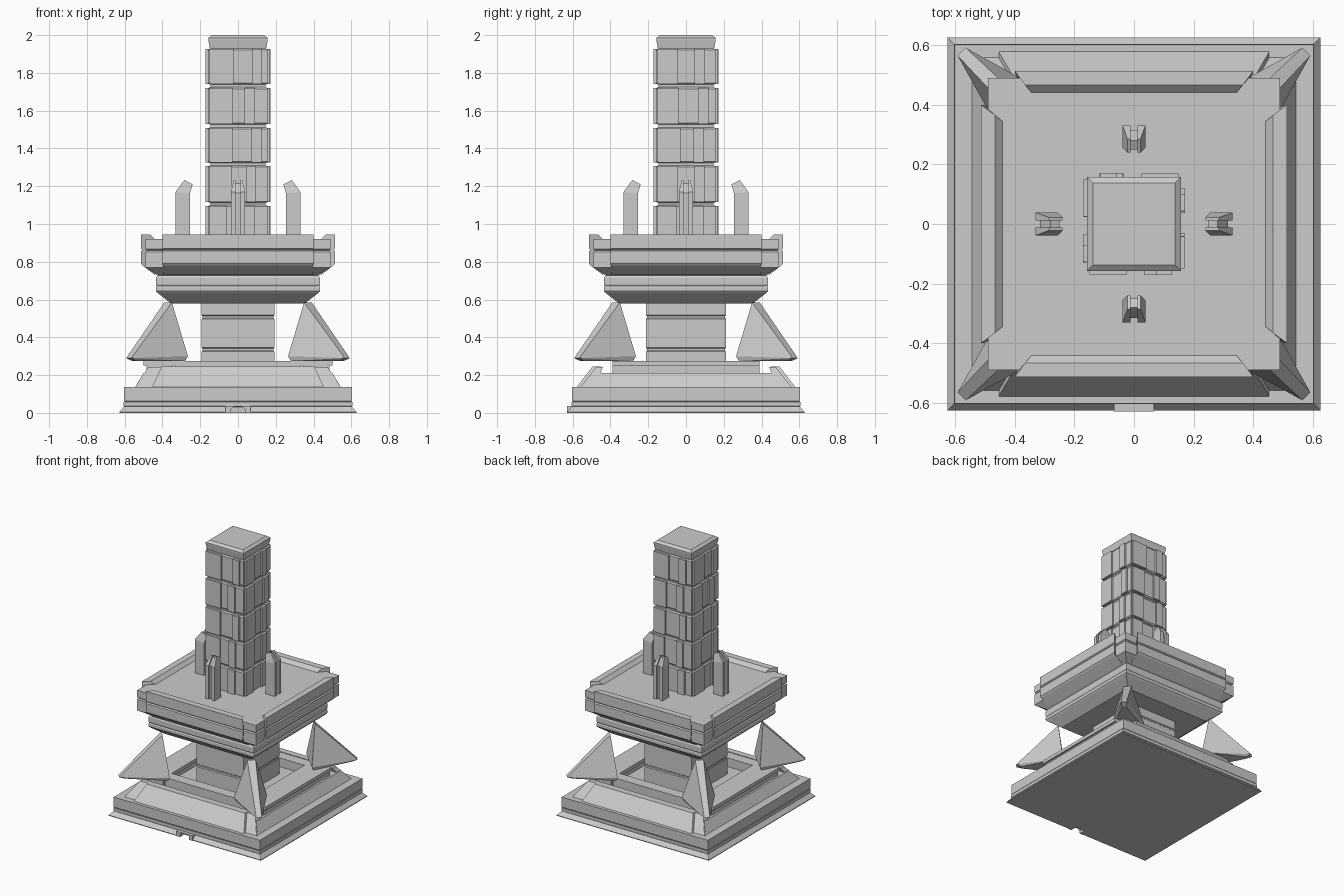
import bpy, bmesh, math, random
from mathutils import Matrix, Vector

if "Cube" in bpy.data.objects:
    bpy.data.objects.remove(bpy.data.objects["Cube"])

random.seed(4)


def finish(name, bm, turn=0):
    """Turn the mesh about z in quarter turns and link it as an object."""
    bmesh.ops.recalc_face_normals(bm, faces=bm.faces)
    bm.transform(Matrix.Rotation(turn * math.pi / 2, 4, 'Z'))
    me = bpy.data.meshes.new(name)
    bm.to_mesh(me)
    bm.free()
    ob = bpy.data.objects.new(name, me)
    bpy.context.collection.objects.link(ob)
    return ob


def loft(name, rings, centre=(0, 0), turn=0):
    """Stack rectangular rings given as (half x, half y, z)."""
    bm = bmesh.new()
    loops = []
    for hx, hy, z in rings:
        loops.append([bm.verts.new((centre[0] + sx * hx, centre[1] + sy * hy, z))
                      for sx, sy in ((-1, -1), (1, -1), (1, 1), (-1, 1))])
    bm.faces.new(loops[0])
    bm.faces.new(loops[-1])
    for a, b in zip(loops, loops[1:]):
        for i in range(4):
            j = (i + 1) % 4
            bm.faces.new((a[i], a[j], b[j], b[i]))
    return finish(name, bm, turn)


def box(name, x0, x1, y0, y1, z0, z1, turn=0):
    return loft(name, [((x1 - x0) / 2, (y1 - y0) / 2, z) for z in (z0, z1)],
                ((x0 + x1) / 2, (y0 + y1) / 2), turn)


def bar(name, profile, turn=0):
    """Bar along x on the front side; profile points are (y, z, half length)."""
    bm = bmesh.new()
    left = [bm.verts.new((-h, y, z)) for y, z, h in profile]
    right = [bm.verts.new((h, y, z)) for y, z, h in profile]
    bm.faces.new(left)
    bm.faces.new(right)
    n = len(profile)
    for i in range(n):
        j = (i + 1) % n
        bm.faces.new((left[i], left[j], right[j], right[i]))
    return finish(name, bm, turn)


# Stepped base
skirt = loft("base_skirt", [(.627, .627, 0), (.627, .627, .005), (.603, .603, .033)])
loft("base_lower_step", [(.595, .595, .03), (.605, .605, .036), (.605, .605, .058)])
loft("base_upper_step", [(.598, .598, .056), (.603, .603, .063), (.603, .603, .137)])
loft("base_deck", [(.545, .545, .135), (.50, .50, .21)])

# Small doorway at the front
arch = [(-.038, -.01), (-.038, .02), (-.02, .033), (.02, .033), (.038, .02), (.038, -.01)]
bm = bmesh.new()
f = bm.faces.new([bm.verts.new((x, -.66, z)) for x, z in arch])
ext = bmesh.ops.extrude_face_region(bm, geom=[f])
bmesh.ops.translate(bm, vec=(0, .08, 0), verts=[v for v in ext["geom"] if isinstance(v, bmesh.types.BMVert)])
cutter = finish("doorway_cutter", bm)
cutter.hide_render = True
cutter.hide_viewport = True
frame = box("doorway_frame", -.067, .067, -.63, -.602, 0, .037)
for ob in (skirt, frame):
    m = ob.modifiers.new("doorway", 'BOOLEAN')
    m.object = cutter
    m.operation = 'DIFFERENCE'
    m.solver = 'EXACT'

# Sloping lips on the front and back of the base
for t in (0, 2):
    bar("base_lip_panel", [(-.58, .135, .455), (-.495, .245, .405),
                           (-.45, .245, .405), (-.48, .135, .455)], t)
    bar("base_lip", [(-.56, .135, .545), (-.475, .243, .475),
                     (-.44, .243, .475), (-.48, .135, .545)], t)

# Raised frame round the stem
for s in (-1, 1):
    loft("frame_side", [(.07, .39, .2), (.07, .39, .25), (.085, .39, .25), (.085, .39, .275)], (s * .415, 0))
    box("frame_end", -.33, .33, s * .35 - .04, s * .35 + .04, .2, .275)

# Stem with grooves
rings = []
for z0, z1 in ((.2, .33), (.34, .503), (.512, .59)):
    rings += [(.188, .206, z0), (.192, .212, z0 + .005), (.192, .212, z1 - .005), (.188, .206, z1)]
loft("stem", rings)

# Diagonal corner fins
for t in range(4):
    bm = bmesh.new()
    for p in ((.565, .592, .29), (.54, .56, .275), (.265, .425, .3), (.28, .425, .275), (.35, .39, .585)):
        bm.verts.new(p)
        bm.verts.new((p[1], p[0], p[2]))
    bmesh.ops.convex_hull(bm, input=bm.verts)
    bmesh.ops.dissolve_limit(bm, angle_limit=.02, verts=bm.verts, edges=bm.edges)
    finish("corner_fin", bm, t)

# Flared capital and platform
loft("capital", [(h, h, z) for h, z in ((.355, .58), (.425, .635), (.434, .645), (.434, .665), (.43, .672),
                                        (.434, .679), (.434, .715), (.425, .73))])
loft("platform", [(h, h, z) for h, z in ((.425, .728), (.49, .77), (.49, .853), (.482, .86),
                                         (.49, .867), (.49, .92))])
for t in range(4):
    bar("parapet", [(-.44, .73, .395), (-.505, .78, .395), (-.513, .79, .40), (-.513, .856, .40),
                    (-.505, .863, .40), (-.513, .87, .40), (-.513, .945, .40), (-.466, .945, .365),
                    (-.436, .915, .34)], t)

# Curved fingers standing round the tower: two cheeks and a recessed core
cheek = [(-.33, .91), (-.33, 1.17), (-.285, 1.232), (-.24, 1.21), (-.255, 1.16), (-.255, .91)]
core = [(-.315, .91), (-.315, 1.165), (-.28, 1.215), (-.25, 1.2), (-.265, 1.155), (-.265, .91)]
for t in range(4):
    bar("finger_core", [(y, z, .016) for y, z in core], t)
    for s in (-1, 1):
        bm = bmesh.new()
        inner = [bm.verts.new((s * .012, y, z)) for y, z in cheek]
        outer = [bm.verts.new((s * (.022 if z > 1.2 else .038), y, z)) for y, z in cheek]
        bm.faces.new(inner)
        bm.faces.new((outer[0], outer[1], outer[4], outer[5]))
        bm.faces.new(outer[1:5])
        for i in range(6):
            j = (i + 1) % 6
            bm.faces.new((inner[i], inner[j], outer[j], outer[i]))
        finish("finger_cheek", bm, t)

# Tower core, five storeys with raised wall panels, and cap
loft("tower_core", [(.145, .145, .91), (.145, .145, 1.95)])
for z0, z1 in ((.91, 1.1), (1.112, 1.31), (1.322, 1.512), (1.526, 1.724), (1.738, 1.93)):
    loft("tower_storey", [(.150, .150, z0), (.158, .158, z0 + .008),
                          (.158, .158, z1 - .008), (.150, .150, z1)])
    for t in range(4):
        a = random.uniform(-.07, -.02)
        b = random.uniform(.03, .08)
        box("wall_panel", -.15, a, -.169, -.15, z0 + .004, z1 - .004, t)
        box("wall_panel_narrow", b, b + .055, -.171, -.15, z0 + .004, z1 - .004, t)
loft("tower_cap", [(h, h, z) for h, z in ((.15, 1.932), (.157, 1.975), (.157, 1.985), (.138, 2.0))])
